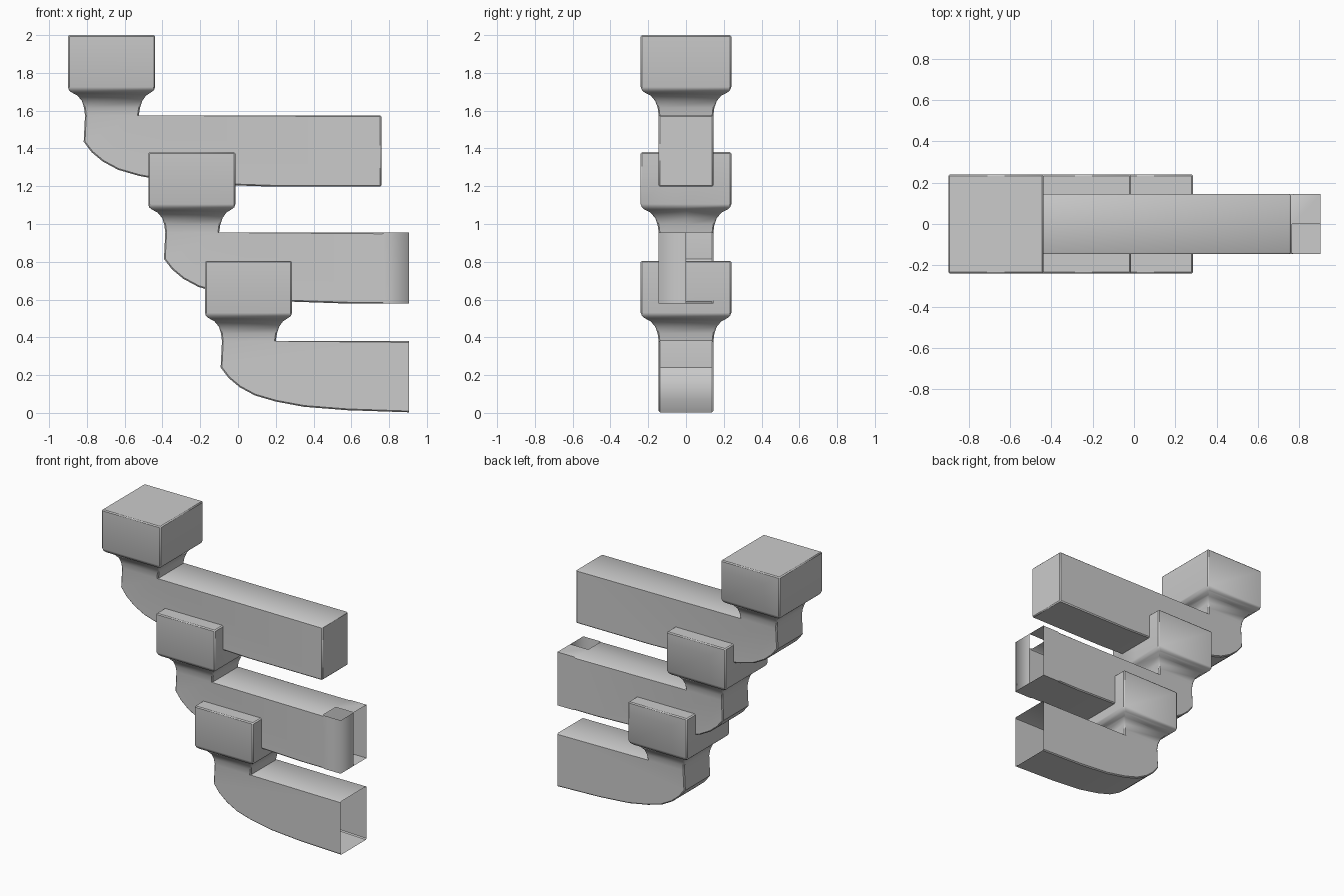
import bpy, bmesh

old = bpy.data.objects.get("Cube")
if old:
    bpy.data.objects.remove(old)

grey = bpy.data.materials.new("plain_grey")
grey.use_nodes = True
colour = (0.6, 0.6, 0.6, 1)
grey.diffuse_color = colour
grey.node_tree.nodes["Principled BSDF"].inputs["Base Color"].default_value = colour

HALF = 0.145      # half the arm's thickness
ARM_TOP = 0.38
NECK = (-0.085, 0.2)
# Underside curve of the arm, from the tip backwards
UNDERSIDE = [(-0.092, 0.24), (-0.05, 0.185), (0.01, 0.135), (0.09, 0.092),
             (0.2, 0.06), (0.35, 0.032), (0.58, 0.014), (0.9, 0.003)]
# Neck and block sections: height, left x, right x, half depth
SECTIONS = [(0.38, -0.085, 0.2, 0.145), (0.42, -0.09, 0.206, 0.15),
            (0.455, -0.1, 0.217, 0.162), (0.485, -0.125, 0.238, 0.187),
            (0.503, -0.158, 0.266, 0.222), (0.513, -0.17, 0.28, 0.233),
            (0.53, -0.175, 0.286, 0.24), (0.805, -0.175, 0.286, 0.24)]


def make_bracket(name, dx, dz, end, closed=False, notched=False):
    bm = bmesh.new()
    end -= dx
    # Curved arm, extruded across y
    under = [p for p in UNDERSIDE if p[0] < end - 0.02] + [(end, 0.003)]
    profile = [(NECK[0], ARM_TOP)] + under + [(end, ARM_TOP), (NECK[1], ARM_TOP)]
    front = [bm.verts.new((x, -HALF, z)) for x, z in profile]
    back = [bm.verts.new((x, HALF, z)) for x, z in profile]
    bm.faces.new(front)
    bm.faces.new(back[::-1])
    count = len(profile)
    for i in range(count - 1):
        if i == count - 3 and not closed:
            continue
        bm.faces.new((front[i], back[i], back[i + 1], front[i + 1]))

    # Flared neck and bearing block
    rings = [[bm.verts.new((x, y, z)) for x, y in
              ((a, -h), (b, -h), (b, h), (a, h))] for z, a, b, h in SECTIONS]
    for low, high in zip(rings, rings[1:]):
        for i in range(4):
            j = (i + 1) % 4
            bm.faces.new((low[i], low[j], high[j], high[i]))
    bm.faces.new(rings[-1])
    bmesh.ops.remove_doubles(bm, verts=bm.verts, dist=0.0005)

    # Half-closed end with an opening in the top
    if notched:
        for co, no in (((end - 0.14, 0, 0), (1, 0, 0)), ((0, 0, 0), (0, 1, 0))):
            bmesh.ops.bisect_plane(bm, geom=bm.verts[:] + bm.edges[:] + bm.faces[:],
                                   plane_co=co, plane_no=no)
        hole = []
        for f in bm.faces:
            c = f.calc_center_median()
            if c.x > end - 0.14 and c.y < -0.01 and c.z > ARM_TOP - 0.01:
                hole.append(f)
        bmesh.ops.delete(bm, geom=hole, context='FACES')
        corner = [v for v in bm.verts if v.co.x > end - 0.001 and v.co.y < 0.001]
        corner.sort(key=lambda v: (v.co.z > 0.2, v.co.y * (-1 if v.co.z > 0.2 else 1)))
        bm.faces.new(corner)
    bmesh.ops.recalc_face_normals(bm, faces=bm.faces)

    # Small chamfers on the convex corners
    def rounded_end(e):
        return notched and all(v.co.x > end - 0.001 and v.co.y < -HALF + 0.001
                               for v in e.verts)

    sharp = [e for e in bm.edges if e.is_manifold and e.is_convex
             and e.calc_face_angle() > 0.9 and not rounded_end(e)
             and not (notched and max(v.co.x for v in e.verts) > end - 0.001)]
    bmesh.ops.bevel(bm, geom=sharp, offset=0.007, offset_type='OFFSET',
                    segments=1, affect='EDGES', clamp_overlap=True)
    for f in bm.faces:
        f.smooth = True
    for e in bm.edges:
        e.smooth = rounded_end(e) or not e.is_manifold or e.calc_face_angle() < 0.7

    mesh = bpy.data.meshes.new(name)
    bm.to_mesh(mesh)
    bm.free()
    mesh.materials.append(grey)
    obj = bpy.data.objects.new(name, mesh)
    obj.location = (dx, 0, dz)
    bpy.context.collection.objects.link(obj)


make_bracket("lower_bracket", 0, 0, 0.905)
make_bracket("middle_bracket", -0.3, 0.575, 0.905, notched=True)
make_bracket("upper_bracket", -0.725, 1.195, 0.76, closed=True)
